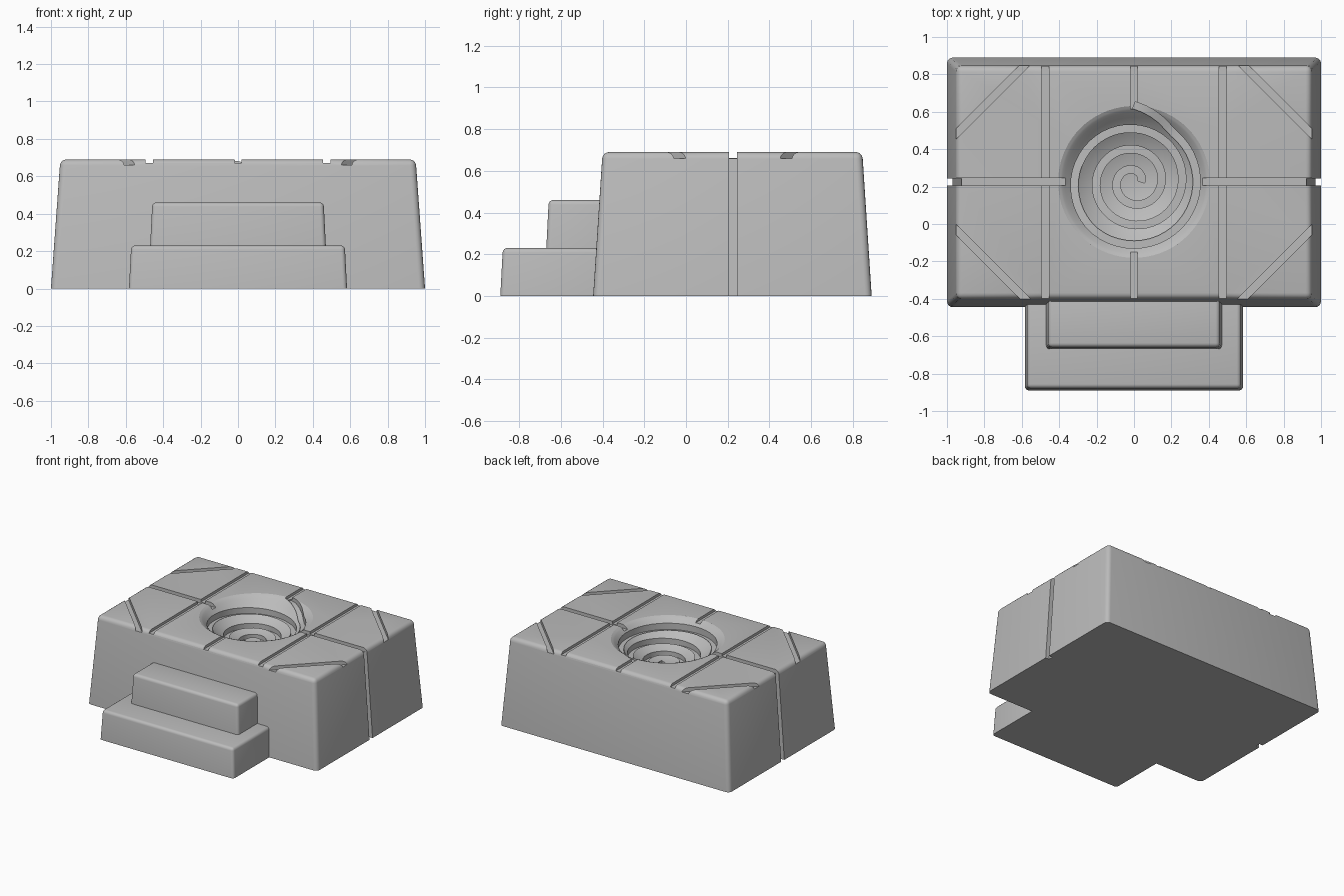
import bpy, bmesh, math
from mathutils import Matrix

if bpy.data.objects.get("Cube"):
    bpy.data.objects.remove(bpy.data.objects["Cube"], do_unlink=True)

stone = bpy.data.materials.new("grey stone")
stone.use_nodes = True
grey = (0.5, 0.5, 0.5, 1)
stone.diffuse_color = grey
stone.node_tree.nodes["Principled BSDF"].inputs["Base Color"].default_value = grey

CY, TOP = 0.225, 0.69              # bowl centre and slab top
RIM, DEPTH, GROOVE = 0.39, 0.19, 0.04
BALL = (RIM ** 2 + DEPTH ** 2) / (2 * DEPTH)


def add_object(name, bm):
    bmesh.ops.recalc_face_normals(bm, faces=bm.faces[:])
    mesh = bpy.data.meshes.new(name)
    bm.to_mesh(mesh)
    bm.free()
    mesh.materials.append(stone)
    ob = bpy.data.objects.new(name, mesh)
    bpy.context.collection.objects.link(ob)
    return ob


def tapered_block(name, half_x, front, back, z0, z1, taper_x, taper_front, taper_back, bevel):
    """Box narrowing upward, rounded everywhere except its underside."""
    bm = bmesh.new()
    bmesh.ops.create_cube(bm, size=1)
    for v in bm.verts:
        up, rear = v.co.z > 0, v.co.y > 0
        x = half_x - taper_x * up
        y = back - taper_back * up if rear else front + taper_front * up
        v.co = (math.copysign(x, v.co.x), y, z1 if up else z0)
    edges = [e for e in bm.edges if max(v.co.z for v in e.verts) > z0 + 0.01]
    bmesh.ops.bevel(bm, geom=edges, offset=bevel, segments=4, profile=0.5, affect='EDGES')
    return add_object(name, bm)


def bar(length, width, height, matrix):
    bm = bmesh.new()
    bmesh.ops.create_cube(bm, size=1)
    bmesh.ops.scale(bm, vec=(length, width, height), verts=bm.verts)
    bmesh.ops.transform(bm, matrix=matrix, verts=bm.verts)
    return add_object("groove_cutter", bm)


def top_groove(x, y, length, angle, depth):
    place = Matrix.Translation((x, y, TOP - depth + 0.1))
    return bar(length, GROOVE, 0.2, place @ Matrix.Rotation(angle, 4, 'Z'))


def bowl_z(r):
    return min(TOP, TOP - DEPTH + BALL - math.sqrt(BALL ** 2 - r ** 2))


def bowl_cutter():
    # Dish profile with a softly flared lip, spun around the centre
    profile = [(r, bowl_z(r)) for r in (RIM * 0.95 * i / 14 for i in range(15))]
    profile += [(0.383, 0.677), (0.393, 0.685), (0.405, 0.6895), (0.42, 0.70), (0.42, 0.9), (0, 0.9)]
    bm = bmesh.new()
    verts = [bm.verts.new((r, 0, z)) for r, z in profile]
    edges = [bm.edges.new(pair) for pair in zip(verts, verts[1:])]
    bmesh.ops.spin(bm, geom=verts + edges, cent=(0, 0, 0), axis=(0, 0, 1),
                   angle=math.tau, steps=72, use_merge=True)
    bmesh.ops.remove_doubles(bm, verts=bm.verts, dist=0.0001)
    bmesh.ops.translate(bm, vec=(0, CY, 0), verts=bm.verts)
    return add_object("bowl_cutter", bm)


def spiral_cutter():
    # Channel winding clockwise down the dish, starting at the rear groove
    steps, turns = 150, 3.25
    path = []
    for i in range(steps + 1):
        t = turns * i / steps
        r = min(0.335 + 0.075 * max(0, 1 - t / 0.1), 0.395 - 0.11 * t + 0.02 * max(0, 1 - t))
        a = math.pi / 2 - math.tau * t
        path.append((r * math.cos(a), r * math.sin(a), bowl_z(r) - 0.03))
    bm = bmesh.new()
    rings = []
    for i, (x, y, z) in enumerate(path):
        p, q = path[max(i - 1, 0)], path[min(i + 1, steps)]
        dx, dy = q[0] - p[0], q[1] - p[1]
        k = GROOVE / 2 / math.hypot(dx, dy)
        nx, ny = -dy * k, dx * k
        rings.append([bm.verts.new((x + s * nx, y + s * ny + CY, h))
                      for s, h in ((-1, z), (1, z), (1, 0.8), (-1, 0.8))])
    for a, b in zip(rings, rings[1:]):
        for j in range(4):
            k = (j + 1) % 4
            bm.faces.new((a[j], a[k], b[k], b[j]))
    bm.faces.new(rings[0])
    bm.faces.new(rings[-1])
    return add_object("spiral_cutter", bm)


# Main slab and the two front steps
slab = tapered_block("altar_slab", 1.0, -0.445, 0.89, 0, TOP, 0.05, 0.045, 0.045, 0.032)
lower = tapered_block("lower_step", 0.583, -0.89, -0.40, 0, 0.23, 0.012, 0.012, 0, 0.022)
upper = tapered_block("upper_step", 0.47, -0.67, -0.37, 0.22, 0.46, 0.012, 0.012, 0, 0.022)

# Dish, spiral channel and grooves
cutters = [bowl_cutter(), spiral_cutter()]
cutters.append(top_groove(0, CY - 0.765, 0.8, math.pi / 2, 0.02))
cutters.append(top_groove(0, CY + 0.79, 0.8, math.pi / 2, 0.02))
tilt = math.atan2(0.05, TOP)
for side in (-1, 1):
    cutters.append(top_groove(side * 0.475, CY, 1.6, math.pi / 2, 0.02))
    cutters.append(top_groove(side * 0.765, CY, 0.8, 0, 0.03))
    # Vertical groove following the sloping end
    place = Matrix.Translation((side * 0.975, CY, TOP / 2)) @ Matrix.Rotation(-side * tilt, 4, 'Y')
    cutters.append(bar(0.06, GROOVE - 0.002, 1.2, place))
    # Slanted corner grooves
    for end in (-1, 1):
        cutters.append(top_groove(side * 0.765, CY + end * 0.442, 0.7, -side * end * math.pi / 4, 0.03))

for cutter in cutters:
    mod = slab.modifiers.new("cut", 'BOOLEAN')
    mod.operation, mod.solver, mod.object = 'DIFFERENCE', 'EXACT', cutter
    bpy.context.view_layer.objects.active = slab
    bpy.ops.object.modifier_apply(modifier=mod.name)
    bpy.data.objects.remove(cutter, do_unlink=True)

for ob in (slab, lower, upper):
    bpy.ops.object.select_all(action='DESELECT')
    ob.select_set(True)
    bpy.context.view_layer.objects.active = ob
    bpy.ops.object.shade_smooth_by_angle(angle=math.radians(35))
